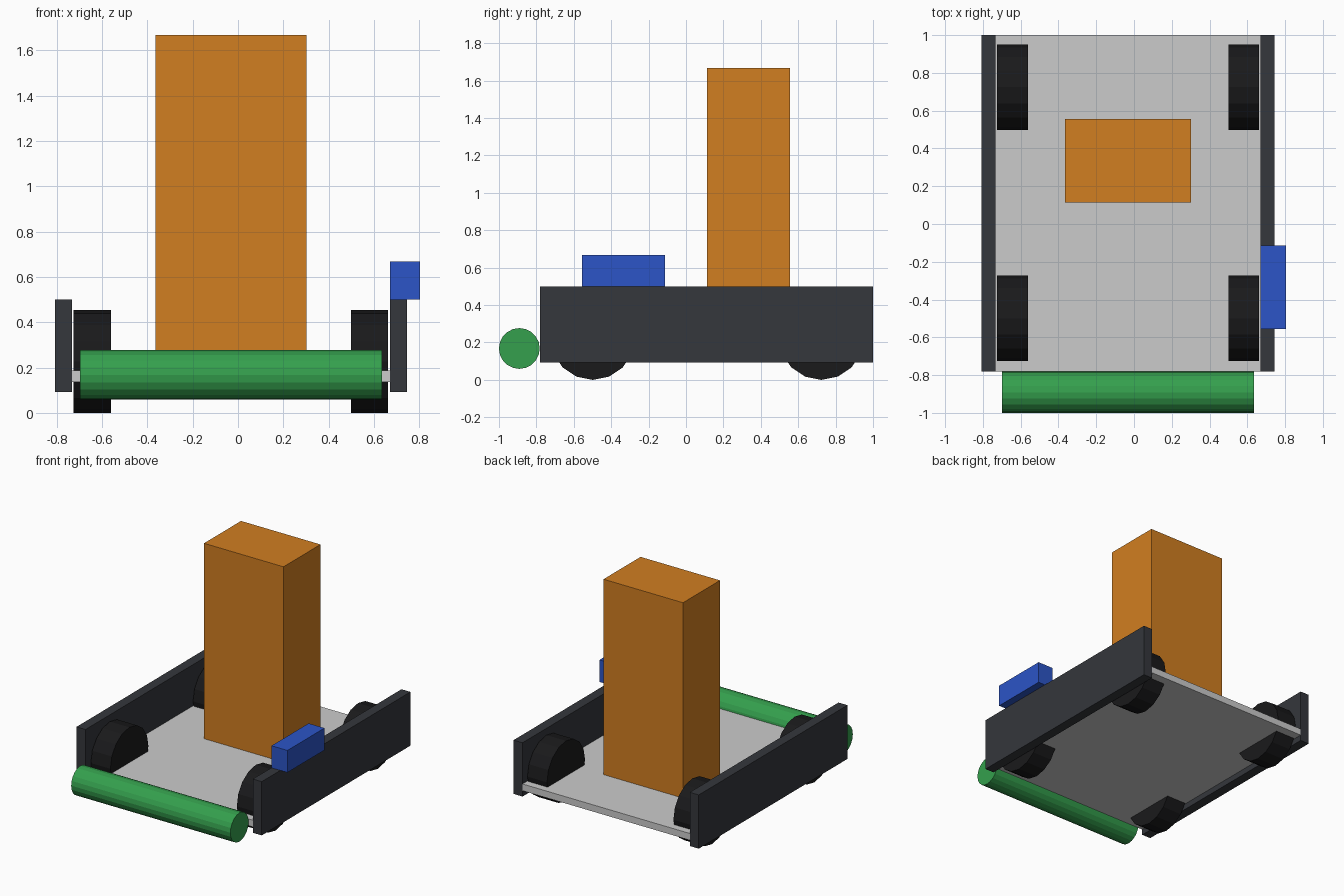
import bpy
from math import pi
from mathutils import Matrix
import bmesh

if "Cube" in bpy.data.objects:
    bpy.data.objects.remove(bpy.data.objects["Cube"])

CX = -0.031  # centre line of the cart body


def material(name, color):
    m = bpy.data.materials.new(name)
    m.diffuse_color = (*color, 1)
    m.use_nodes = True
    m.node_tree.nodes["Principled BSDF"].inputs["Base Color"].default_value = m.diffuse_color
    return m


def finish(name, bm, mat):
    me = bpy.data.meshes.new(name)
    bm.to_mesh(me)
    bm.free()
    ob = bpy.data.objects.new(name, me)
    bpy.context.collection.objects.link(ob)
    if mat:
        me.materials.append(mat)
    return ob


def box(name, x, y, z, mat=None):
    """Box from (min, max) ranges."""
    bm = bmesh.new()
    bmesh.ops.create_cube(bm, size=1)
    r = (x, y, z)
    bmesh.ops.scale(bm, vec=[b - a for a, b in r], verts=bm.verts)
    ob = finish(name, bm, mat)
    ob.location = [(a + b) / 2 for a, b in r]
    return ob


def roll(name, x, y, z, radius, sides, mat):
    """Cylinder along x with a corner at the bottom."""
    bm = bmesh.new()
    bmesh.ops.create_cone(bm, cap_ends=True, segments=sides, radius1=radius,
                          radius2=radius, depth=x[1] - x[0],
                          matrix=Matrix.Rotation(pi / 2, 4, 'Y'))
    # a corner always lies on the z axis after the turn for these side counts
    ob = finish(name, bm, mat)
    ob.location = ((x[0] + x[1]) / 2, y, z)
    return ob


dark = material("dark_panel", (0.035, 0.038, 0.045))
black = material("tyre_black", (0.01, 0.01, 0.011))
orange = material("orange", (0.64, 0.21, 0.015))
blue = material("blue", (0.025, 0.09, 0.57))
green = material("green", (0.035, 0.35, 0.075))

# Floor plate
box("floor_plate", (CX - 0.701, CX + 0.701), (-0.78, 1.0), (0.137, 0.188))

# Side panels and wheels, mirrored about the centre line
for side, s in (("left", -1), ("right", 1)):
    box(side + "_panel", sorted((CX + s * 0.701, CX + s * 0.776)),
        (-0.78, 1.0), (0.093, 0.5), dark)
    for end, y in (("front", -0.499), ("rear", 0.724)):
        roll(f"{end}_{side}_wheel", sorted((CX + s * 0.53, CX + s * 0.694)),
             y, 0.2275, 0.2275, 16, black)

# Front intake roller
roll("intake_roller", (CX - 0.667, CX + 0.667), -0.891, 0.168, 0.109, 20, green)

# Central tower
box("tower", (CX - 0.333, CX + 0.333), (0.113, 0.556), (0.188, 1.668), orange)

# Block on top of the right panel
box("side_block", (0.671, 0.804), (-0.557, -0.113), (0.5, 0.667), blue)
